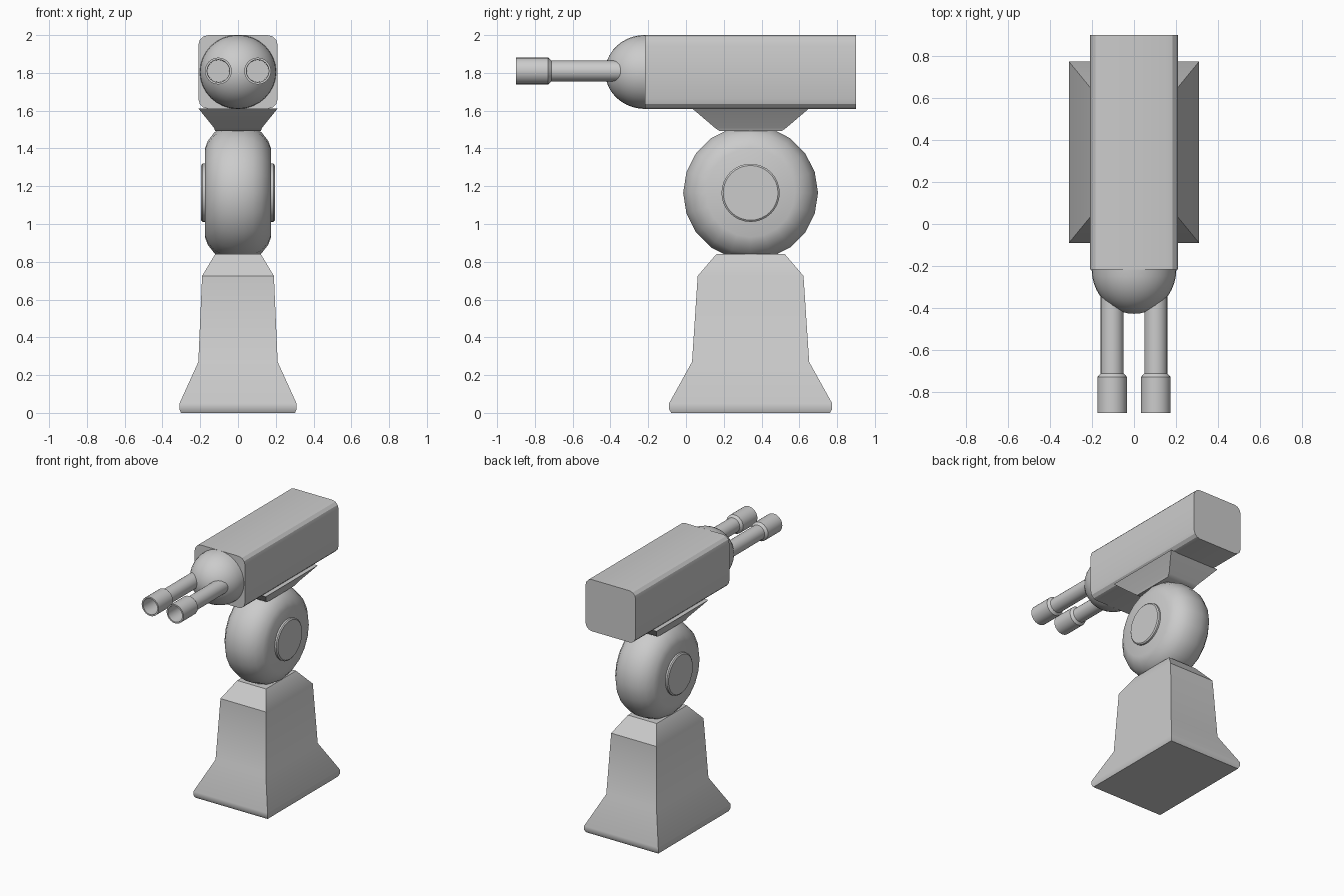
import bpy, bmesh, math
from mathutils import Matrix, Vector

if "Cube" in bpy.data.objects:
    bpy.data.objects.remove(bpy.data.objects["Cube"])

PIVOT_Y = 0.342


def finish(bm, name, angle):
    bmesh.ops.remove_doubles(bm, verts=bm.verts, dist=1e-5)
    bmesh.ops.recalc_face_normals(bm, faces=bm.faces)
    me = bpy.data.meshes.new(name)
    bm.to_mesh(me)
    bm.free()
    ob = bpy.data.objects.new(name, me)
    bpy.context.collection.objects.link(ob)
    bpy.ops.object.select_all(action='DESELECT')
    ob.select_set(True)
    bpy.context.view_layer.objects.active = ob
    bpy.ops.object.shade_smooth_by_angle(angle=math.radians(angle))
    return ob


def loft(rings, name, angle, caps=True):
    bm = bmesh.new()
    loops = [[bm.verts.new(p) for p in ring] for ring in rings]
    n = len(loops[0])
    for a, b in zip(loops, loops[1:]):
        for i in range(n):
            bm.faces.new((a[i], a[(i + 1) % n], b[(i + 1) % n], b[i]))
    if caps:
        bm.faces.new(loops[0])
        bm.faces.new(loops[-1])
    return finish(bm, name, angle)


def rect_loft(levels, name, angle):
    # levels: half width x, half depth y, height z
    return loft([[(sx * x, PIVOT_Y + sy * y, z) for sx, sy in
                  ((-1, -1), (1, -1), (1, 1), (-1, 1))] for x, y, z in levels], name, angle)


def lathe(profile, axis, centre, sides, name, angle):
    # profile: radius, distance along the axis
    bm = bmesh.new()
    rot = Vector((0, 0, 1)).rotation_difference(Vector(axis)).to_matrix().to_4x4()
    mat = Matrix.Translation(centre) @ rot
    verts = [bm.verts.new(mat @ Vector((r, 0, t))) for r, t in profile]
    edges = [bm.edges.new(p) for p in zip(verts, verts[1:])]
    bmesh.ops.spin(bm, geom=verts + edges, cent=centre, axis=axis,
                   angle=2 * math.pi, steps=sides, use_merge=True)
    return finish(bm, name, angle)


# Flared pedestal and the mount under the gun housing
rect_loft([(0.302, 0.42, 0), (0.31, 0.432, 0.02), (0.31, 0.432, 0.05),
           (0.21, 0.31, 0.27), (0.19, 0.28, 0.725), (0.12, 0.18, 0.842)], "pedestal", 35)
rect_loft([(0.12, 0.165, 1.492), (0.128, 0.19, 1.51), (0.21, 0.31, 1.612)], "upper_mount", 60)

# Round pivot joint with a hub on each side
half = [(0.0, 0.175), (0.235, 0.175), (0.275, 0.16), (0.32, 0.125), (0.345, 0.08), (0.357, 0.03)]
joint = half + [(r, -t) for r, t in reversed(half)]
lathe(joint, (1, 0, 0), (0, PIVOT_Y, 1.165), 20, "pivot_joint", 60)
lathe([(0, -0.195), (0.145, -0.195), (0.154, -0.188), (0.154, 0.188), (0.145, 0.195), (0, 0.195)],
      (1, 0, 0), (0, PIVOT_Y, 1.165), 32, "pivot_hub", 30)

# Long gun housing with rounded lengthwise edges
section = []
for sx, sz, start in ((1, 1, 0), (-1, 1, 90), (-1, -1, 180), (1, -1, 270)):
    for k in range(4):
        a = math.radians(start + 30 * k)
        section.append((sx * 0.157 + 0.053 * math.cos(a), 1.805 + sz * 0.142 + 0.053 * math.sin(a)))
loft([[(x, y, z) for x, z in section] for y in (-0.217, 0.9)], "gun_housing", 20)

# Domed nose
dome = [(0.202 * math.cos(a), 0.212 * math.sin(a))
        for a in (math.radians(90 * i / 10) for i in range(11))]
nose = lathe([(0, -0.01)] + dome, (0, -1, 0), (0, -0.216, 1.805), 32, "nose_dome", 40)
for v in nose.data.vertices:
    v.co.z = 1.805 + (v.co.z - 1.805) * 0.97

# Twin barrels with thicker hollow muzzles
for side, x in (("left", -0.104), ("right", 0.104)):
    lathe([(0, 0.25), (0.055, 0.25), (0.055, 0.712), (0.071, 0.73), (0.071, 0.9),
           (0.06, 0.9), (0.058, 0.76), (0, 0.76)],
          (0, -1, 0), (x, 0, 1.81), 24, side + "_barrel", 35)
